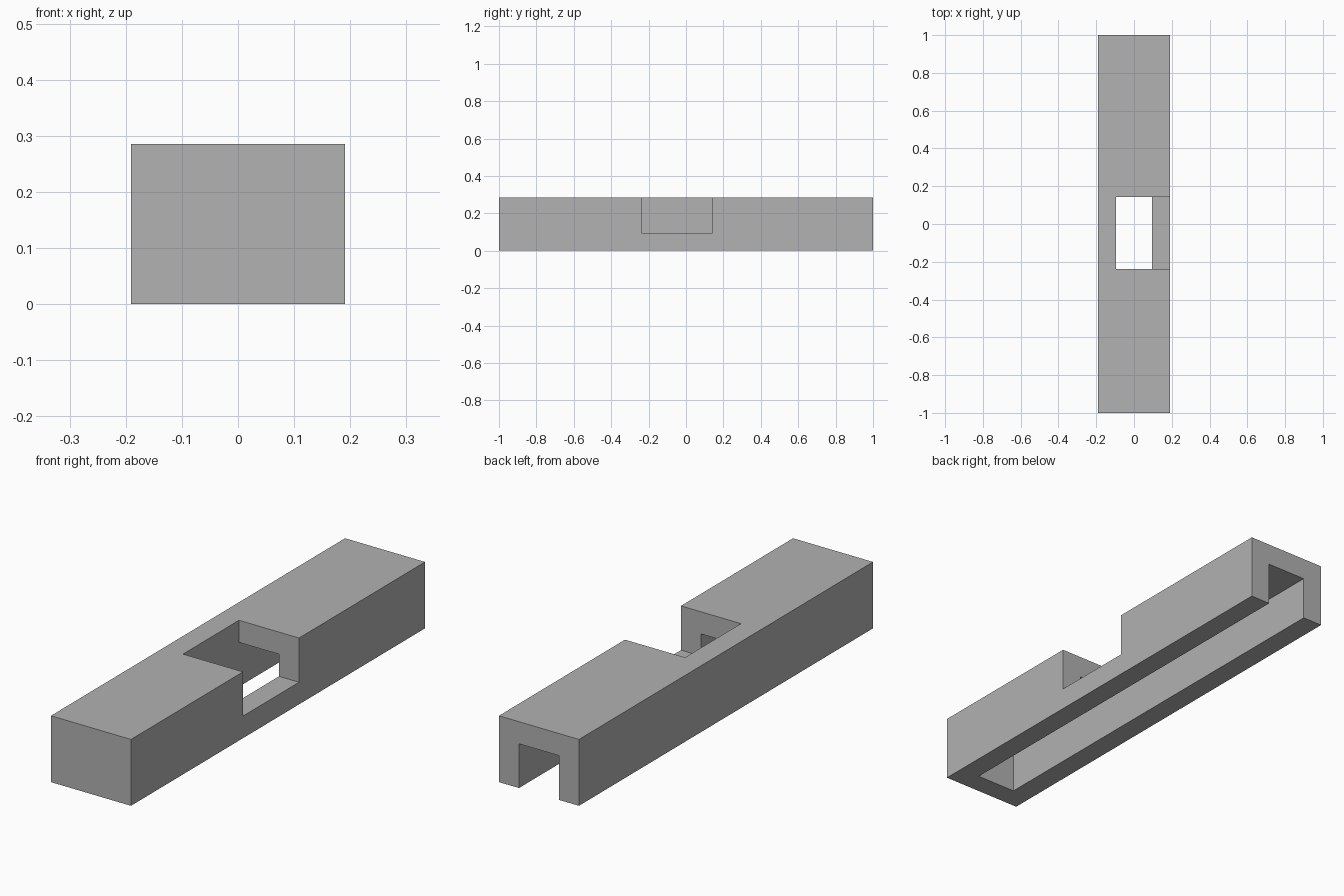
import bpy
import bmesh

cube = bpy.data.objects.get("Cube")
if cube:
    bpy.data.objects.remove(cube, do_unlink=True)

U = 2 / 21           # wall thickness, the module of the whole part
W, H, L = 2 * U, 3 * U, 1.0   # half width, height, half length

grey = bpy.data.materials.new("plain grey")
grey.use_nodes = True
colour = (0.445, 0.445, 0.445, 1)
grey.diffuse_color = colour
grey.node_tree.nodes["Principled BSDF"].inputs["Base Color"].default_value = colour


def box(name, low, high):
    """Axis-aligned box between two corners."""
    bm = bmesh.new()
    bmesh.ops.create_cube(bm, size=1)
    for v in bm.verts:
        v.co = [b if c > 0 else a for c, a, b in zip(v.co, low, high)]
    mesh = bpy.data.meshes.new(name)
    bm.to_mesh(mesh)
    bm.free()
    mesh.materials.append(grey)
    obj = bpy.data.objects.new(name, mesh)
    bpy.context.collection.objects.link(obj)
    return obj


def cut(target, cutter):
    """Subtract a hidden cutter from the target."""
    mod = target.modifiers.new(cutter.name, "BOOLEAN")
    mod.operation = "DIFFERENCE"
    mod.solver = "EXACT"
    mod.object = cutter
    cutter.hide_render = True
    cutter.hide_set(True)


# Long rail body
rail = box("rail_body", (-W, -L, 0), (W, L, H))

# Underside channel, closed at the front and open at the back,
# joined by a side notch that breaks through the top and left wall
notch_start = -L + 8 * U
cut(rail, box("channel_cutter", (-U, -L + U, -U), (U, L + U, 2 * U)))
cut(rail, box("notch_cutter", (-U, notch_start, U), (W + U, notch_start + 4 * U, H + U)))
